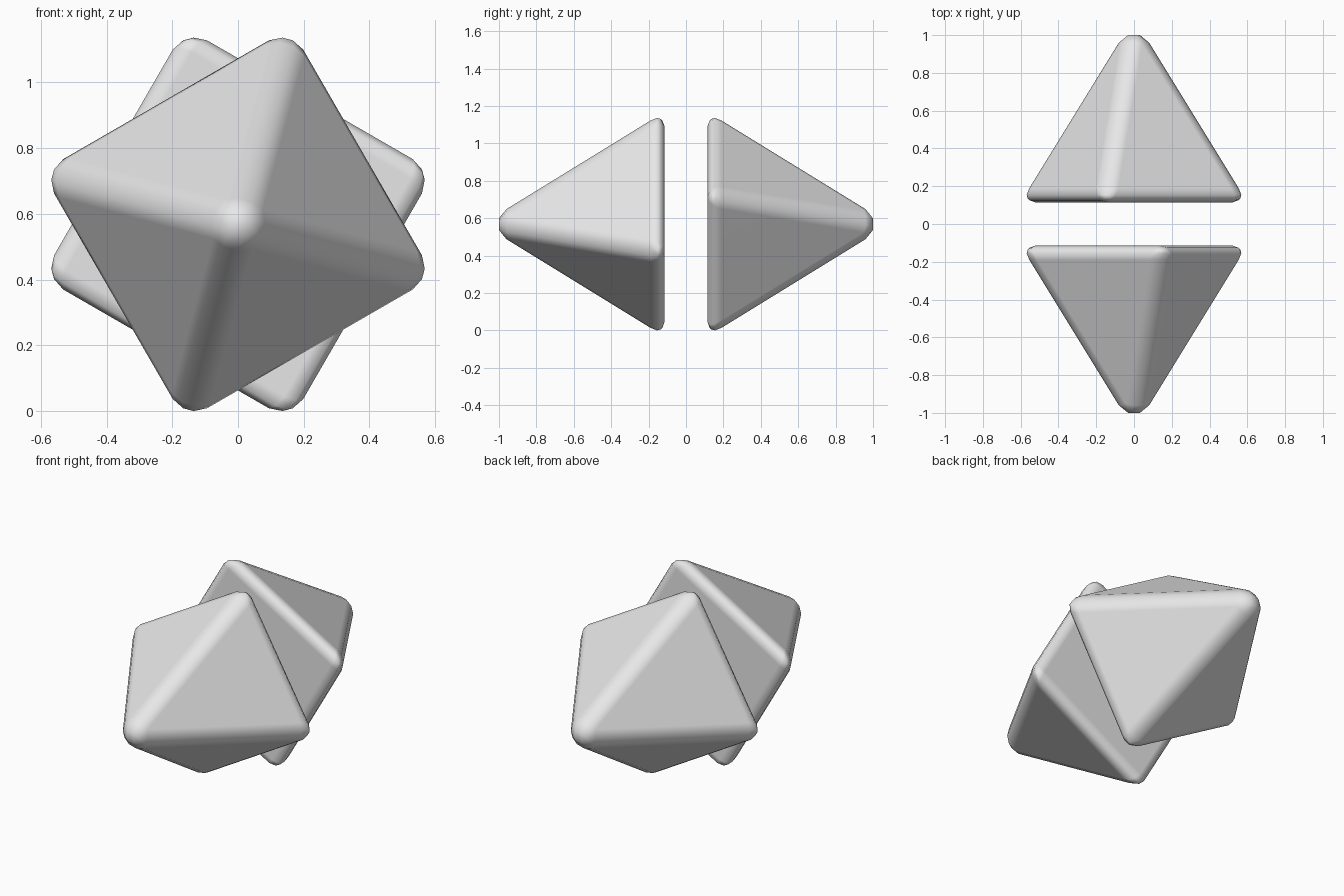
import bpy, bmesh, math
from mathutils import Matrix

cube = bpy.data.objects.get("Cube")
if cube:
    bpy.data.objects.remove(cube, do_unlink=True)

CENTRE_Z = 0.568      # half of the overall height
BASE_Y, TIP_Y = 0.115, 1.0
RADIUS, HEIGHT, BEVEL = 0.645, 0.985, 0.08
TWIST = math.radians(15)

# One plain grey material
grey = bpy.data.materials.new("grey")
grey.use_nodes = True
colour = (0.8, 0.8, 0.8, 1.0)
grey.diffuse_color = colour
grey.node_tree.nodes["Principled BSDF"].inputs["Base Color"].default_value = colour


def rounded_pyramid(name, turn):
    """Square pyramid lying on its side, tip towards -y, then turned about z."""
    bm = bmesh.new()
    # Base corners in the xz plane, twisted about the pyramid's axis
    angles = [TWIST + i * math.pi / 2 for i in range(4)]
    base = [bm.verts.new((RADIUS * math.sin(a), 0, RADIUS * math.cos(a))) for a in angles]
    tip = bm.verts.new((0, -HEIGHT, 0))
    bm.faces.new(base)
    for i in range(4):
        bm.faces.new((base[i], base[(i + 1) % 4], tip))
    bmesh.ops.recalc_face_normals(bm, faces=bm.faces[:])

    # Round every edge
    bmesh.ops.bevel(bm, geom=bm.edges[:], offset=BEVEL, offset_type='OFFSET',
                    segments=3, profile=0.5, affect='EDGES', clamp_overlap=True)

    # Fit the rounded solid to its final length and height
    ys = [v.co.y for v in bm.verts]
    top = max(v.co.z for v in bm.verts)
    y_scale = (TIP_Y - BASE_Y) / (max(ys) - min(ys))
    y_base = max(ys)
    for v in bm.verts:
        v.co.x *= CENTRE_Z / top
        v.co.z *= CENTRE_Z / top
        v.co.y = (v.co.y - y_base) * y_scale - BASE_Y
    bm.transform(Matrix.Translation((0, 0, CENTRE_Z)) @ Matrix.Rotation(turn, 4, 'Z'))
    for f in bm.faces:
        f.smooth = True

    mesh = bpy.data.meshes.new(name)
    bm.to_mesh(mesh)
    bm.free()
    mesh.materials.append(grey)
    obj = bpy.data.objects.new(name, mesh)
    bpy.context.collection.objects.link(obj)
    # Keep the large faces flat while the rounded edges shade smoothly
    weighted = obj.modifiers.new("flat_faces", 'WEIGHTED_NORMAL')
    weighted.weight = 100
    return obj


# Two pyramids back to back with a gap between their bases
rounded_pyramid("front_pyramid", 0)
rounded_pyramid("back_pyramid", math.pi)
